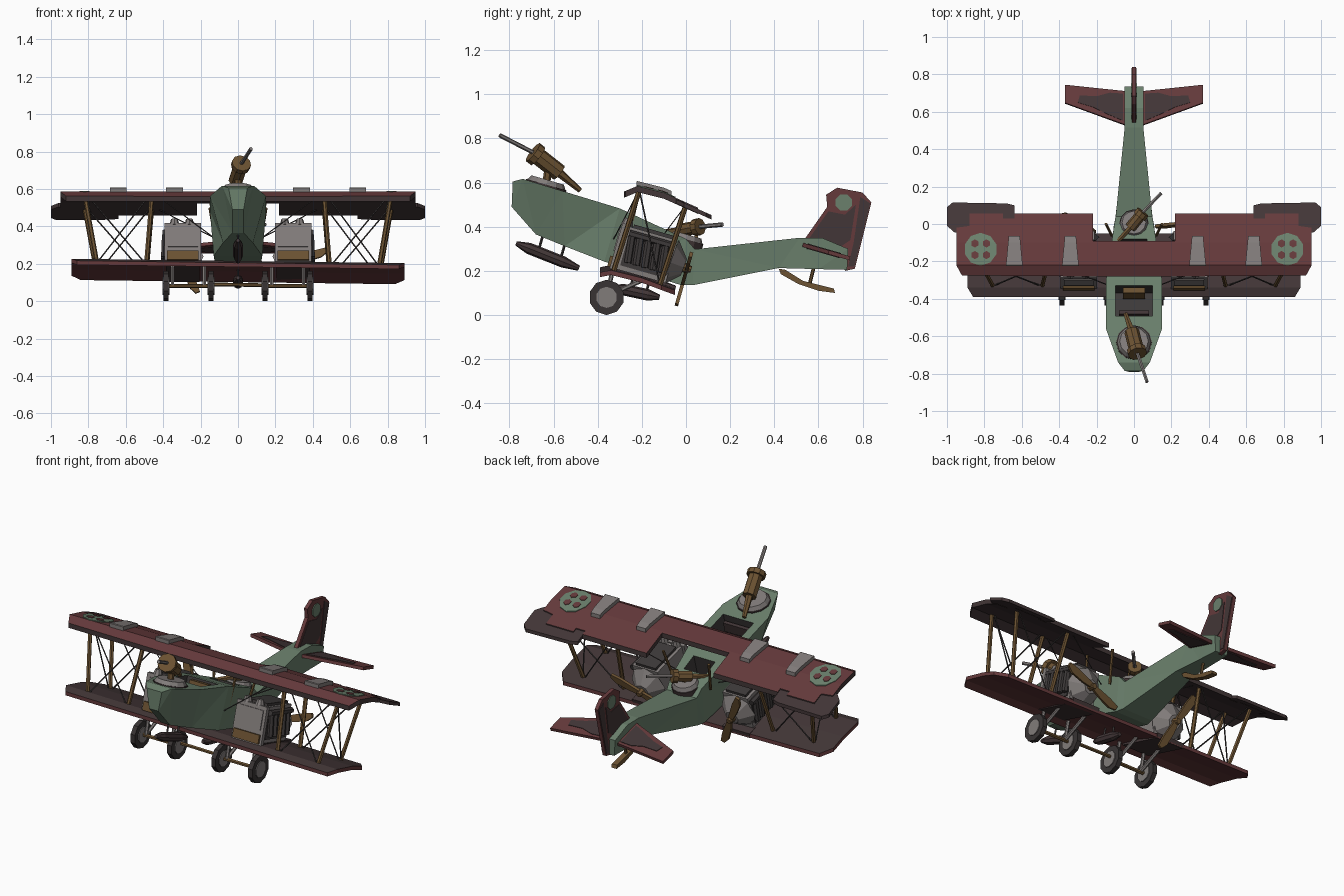
import bpy, bmesh, math
from mathutils import Matrix, Vector

if "Cube" in bpy.data.objects:
    bpy.data.objects.remove(bpy.data.objects["Cube"])

def material(name, col):
    m = bpy.data.materials.new(name)
    m.diffuse_color = (*col, 1)
    m.use_nodes = True
    m.node_tree.nodes["Principled BSDF"].inputs["Base Color"].default_value = m.diffuse_color
    return m

RED = material("dull red", (0.13, 0.042, 0.044))
GREEN = material("sage green", (0.145, 0.215, 0.15))
DARK = material("dark camouflage", (0.055, 0.037, 0.038))
WOOD = material("brown wood", (0.15, 0.085, 0.032))
GREY = material("grey metal", (0.22, 0.20, 0.195))
IRON = material("dark iron", (0.048, 0.042, 0.042))
TYRE = material("tyre black", (0.04, 0.034, 0.034))
T, R, V = Matrix.Translation, Matrix.Rotation, Vector
TILT = R(math.radians(-16), 4, 'X')          # aircraft sits nose up

def finish(name, bm, *mats):
    bmesh.ops.recalc_face_normals(bm, faces=bm.faces[:])
    me = bpy.data.meshes.new(name)
    bm.to_mesh(me)
    bm.free()
    for m in mats:
        me.materials.append(m)
    o = bpy.data.objects.new(name, me)
    bpy.context.collection.objects.link(o)
    return o

def tube(name, p, q, r, mat, r2=None, n=6):
    p, q = V(p), V(q)
    bm = bmesh.new()
    mx = T((p + q) / 2) @ (q - p).to_track_quat('Z', 'Y').to_matrix().to_4x4()
    bmesh.ops.create_cone(bm, cap_ends=True, segments=n, radius1=r,
                          radius2=r if r2 is None else r2, depth=(q - p).length, matrix=mx)
    return finish(name, bm, mat)

def box(name, size, mx, *mats):
    bm = bmesh.new()
    bmesh.ops.create_cube(bm, size=1, matrix=mx @ Matrix.Diagonal((*size, 1)))
    return finish(name, bm, *mats)

def slab(name, outline, mx, thick, mat):
    bm = bmesh.new()
    f = bm.faces.new([bm.verts.new((a, b, -thick / 2)) for a, b in outline])
    g = bmesh.ops.extrude_face_region(bm, geom=[f])
    bmesh.ops.translate(bm, vec=(0, 0, thick), verts=[v for v in g['geom'] if isinstance(v, bmesh.types.BMVert)])
    bmesh.ops.transform(bm, matrix=mx, verts=bm.verts[:])
    return finish(name, bm, mat)

def ngon(cx, cy, r, n=10):
    return [(cx + r * math.cos(6.2832 * (i + .5) / n), cy + r * math.sin(6.2832 * (i + .5) / n)) for i in range(n)]

def mirrored(half):
    return half + [(-x, y) for x, y in reversed(half)]

def curve_z(pts, y):
    for (a, za), (b, zb) in zip(pts, pts[1:]):
        if y <= b or b == pts[-1][0]:
            return za + (zb - za) * (y - a) / (b - a)

UPPER = [(-.28, .56), (-.22, .585), (-.1, .555), (.12, .457)]
LOWER = [(-.39, .205), (-.34, .215), (-.2, .18), (-.04, .12)]

def sheet(name, outline, camber, thick, top, under, lift=0, roll=0):
    """Flat outline bent over a wing camber, thickened downwards."""
    bm = bmesh.new()
    bm.faces.new([bm.verts.new((x, y, 0)) for x, y in outline])
    bmesh.ops.triangulate(bm, faces=bm.faces[:])
    for y, _ in camber[1:-1]:
        bmesh.ops.bisect_plane(bm, geom=bm.verts[:] + bm.edges[:] + bm.faces[:], plane_co=(0, y, 0), plane_no=(0, 1, 0))
    for v in bm.verts:
        v.co.z = curve_z(camber, v.co.y) + lift - roll * v.co.x
    g = bmesh.ops.extrude_face_region(bm, geom=bm.faces[:])
    bmesh.ops.translate(bm, vec=(0, 0, -thick), verts=[v for v in g['geom'] if isinstance(v, bmesh.types.BMVert)])
    bmesh.ops.recalc_face_normals(bm, faces=bm.faces[:])
    for f in bm.faces:
        f.material_index = 0 if f.normal.z > .3 else 1
    return finish(name, bm, top, under)

# fuselage: top (y, z, half width) and bottom (y, z, half width) per station
stations = [(-.785, .605, .05, -.79, .49, .03), (-.74, .617, .085, -.68, .365, .03),
            (-.56, .562, .15, -.55, .312, .08), (-.30, .483, .15, -.37, .242, .13),
            (0, .345, .105, -.02, .135, .11), (.04, .298, .098, .03, .135, .10),
            (.515, .35, .05, .42, .213, .055), (.62, .348, .05, .60, .208, .045), (.735, .30, .05, .73, .205, .04)]
bm = bmesh.new()
rings = [[bm.verts.new(c) for c in ((-a, y, z), (a, y, z), (b, w, k), (-b, w, k))]
         for y, z, a, w, k, b in stations]
for p, q in zip(rings, rings[1:]):
    for i in range(4):
        j = (i + 1) % 4
        bm.faces.new((p[i], p[j], q[j], q[i]))
bm.faces.new(rings[0])
bm.faces.new(rings[-1])
bmesh.ops.triangulate(bm, faces=bm.faces[:])
body = finish("fuselage", bm, GREEN, IRON)

# open cockpits cut into the fuselage
for y, z, w, d in ((-.415, .50, .20, .17), (-.125, .41, .14, .10)):
    cut = box("cockpit_cutter", (w, d, .26), T((0, y, z)) @ TILT, GREEN, IRON)
    for f in cut.data.polygons:
        f.material_index = 1
    cut.hide_render = True
    m = body.modifiers.new("cockpit", 'BOOLEAN')
    m.operation, m.solver, m.object = 'DIFFERENCE', 'EXACT', cut
    bpy.context.view_layer.objects.active = body
    bpy.ops.object.modifier_apply(modifier=m.name)
    bpy.data.objects.remove(cut)
box("pilot_seat", (.12, .03, .12), T((0, -.37, .43)) @ TILT, WOOD)
box("instrument_panel", (.16, .02, .06), T((0, -.48, .48)) @ TILT, DARK)

# wings
sheet("upper_wing", mirrored([(.22, -.09), (.22, .055), (.64, .055), (.64, .03), (.70, .03), (.70, .055),
      (.88, .055), (.88, -.01), (.95, -.02), (.95, -.22), (.92, -.275), (.3, -.28)]), UPPER, .028, RED, DARK)
sheet("lower_wing", mirrored([(.5, -.05), (.84, -.05), (.89, -.11), (.89, -.34), (.86, -.39), (.4, -.39)]),
      LOWER, .022, DARK, RED, roll=.013)
for s in (-1, 1):
    sheet("aileron", [(s * x, y) for x, y in ((.64, -.04), (.64, .10), (.68, .11), (.97, .115), (1, .09), (1, -.01), (.96, -.045))],
          UPPER, .02, DARK, DARK, lift=-.006)
    sheet("wing_roundel", ngon(s * .82, -.135, .088), UPPER, .006, GREEN, GREEN, lift=.004)
    for a in (-1, 1):
        for b in (-1, 1):
            sheet("roundel_patch", ngon(s * .82 + a * .031, -.135 + b * .031, .022, 6), UPPER, .006, RED, RED, lift=.007)
    for x in (.34, .64):       # wing scoops
        sheet("wing_scoop", [(s * x + a, b) for a, b in ((-.045, -.225), (.045, -.225), (.03, -.065), (-.03, -.065))],
              UPPER, .03, GREY, GREY, lift=.022)

# wing struts and wires
def wing_z(camber, y):
    return curve_z(camber, y) - .012
for s in (-1, 1):
    for yt, yb in ((-.21, -.33), (.0, -.12)):
        top = lambda x: (s * x, yt, wing_z(UPPER, yt))
        bot = lambda x: (s * x, yb, wing_z(LOWER, yb) - .013 * s * x)
        tube("outer_strut", top(.82), bot(.755), .012, WOOD)
        tube("inner_strut", top(.46), bot(.49), .012, WOOD)
        tube("cross_wire", top(.81), bot(.5), .004, IRON, n=4)
        tube("cross_wire", top(.47), bot(.75), .004, IRON, n=4)
        tube("centre_wire", top(.44), (s * .13, yb, .34), .003, IRON, n=4)
        tube("centre_strut", top(.15), (s * .12, yt - .06, .32), .008, WOOD)
    tube("drag_wire", (s * .8, -.21, .56), (s * .76, -.12, .14), .004, IRON, n=4)

# engines with radiator, cylinders, exhausts and pusher propellers
blade = [(-.19, -.012), (-.15, -.028), (-.07, -.024), (0, -.012), (.07, -.024), (.15, -.028), (.19, -.012),
         (.19, .012), (.13, .018), (0, .014), (-.13, .018), (-.19, .012)]
for s in (-1, 1):
    E = T((s * .295, -.18, .275)) @ TILT
    at = lambda x, y, z: E @ V((x, y, z))
    box("engine_block", (.165, .24, .20), E, GREY)
    box("radiator_frame", (.195, .025, .215), E @ T((0, -.13, 0)), GREY)
    box("radiator_panel", (.16, .01, .11), E @ T((0, -.143, .03)), GREY)
    box("radiator_base", (.17, .03, .05), E @ T((0, -.14, -.075)), WOOD)
    box("engine_top_louvre", (.13, .20, .02), E @ T((0, .01, .105)), IRON)
    box("engine_side_panel", (.01, .2, .16), E @ T((s * .084, 0, 0)), IRON)
    box("engine_bearer", (.18, .30, .03), E @ T((0, .02, -.115)), DARK)
    for x in (-.045, .035):
        tube("radiator_cap", at(x, -.12, .10), at(x, -.12, .135), .028, GREY, .018, 8)
    for i in range(5):
        y = -.085 + i * .04
        tube("exhaust_pipe", at(s * .095, y, .06), at(s * .10, y + .015, -.06), .017, IRON)
    tube("exhaust_manifold", at(s * .095, -.1, .07), at(s * .095, .11, .07), .017, IRON)
    tube("engine_tail", at(0, .115, -.005), at(0, .18, -.01), .11, GREY, .04, 8)
    tube("propeller_hub", at(0, .17, -.01), at(0, .215, -.01), .025, WOOD, .015, 8)
    ang = math.radians(20 if s > 0 else -65)
    slab("propeller", blade, E @ T((0, .195, -.01)) @ R(math.pi / 2, 4, 'X') @ R(ang, 4, 'Z'), .016, WOOD)

# landing gear
for s in (-1, 1):
    for x in (.145, .385):
        c = V((s * x, -.36, .08))
        tube("wheel_tyre", c - V((.014, 0, 0)), c + V((.014, 0, 0)), .08, TYRE, n=10)
        tube("wheel_hub", c - V((.019, 0, 0)), c + V((.019, 0, 0)), .048, GREY, n=10)
        xi = s * (x + (.035 if x < .2 else -.035))
        tube("gear_strut", (xi, -.36, .085), (xi, -.33, .21), .01, GREY)
        tube("gear_strut", (xi, -.36, .085), (xi, -.17, .17), .01, GREY)
    tube("wheel_axle", (s * .13, -.36, .08), (s * .4, -.36, .08), .011, WOOD)
tube("cross_axle", (-.15, -.35, .09), (.15, -.35, .085), .01, WOOD)

# bombs below the nose and belly
for a, b in (((0, -.77, .325), (0, -.485, .212)), ((0, -.33, .125), (0, -.12, .08))):
    a, b = V(a), V(b)
    m1, m2 = a.lerp(b, .2), a.lerp(b, .75)
    tube("bomb_nose", a, m1, .01, DARK, .026, 8)
    tube("bomb_body", m1, m2, .026, DARK, n=8)
    tube("bomb_tail", m2, b, .026, DARK, .012, 8)
    for t in (.35, .7):
        c = a.lerp(b, t)
        tube("bomb_rack", c, c + V((0, .02, .07)), .006, IRON, n=4)

# gun positions: swivel ring, barrel, jacket, drum and stock
def gun(ring, r, pts, jacket):
    M = T(ring) @ TILT
    tube("gun_ring_base", M @ V((0, 0, -.025)), M @ V((0, 0, .008)), r * 1.06, DARK, n=12)
    tube("gun_ring", M @ V((0, 0, .008)), M @ V((0, 0, .03)), r, GREY, r * .85, 12)
    a, b, c, d = map(V, pts)
    tube("gun_barrel", a, b, .010, GREY)
    tube("gun_body", b, c, jacket, WOOD, n=8)
    u = (c - b).normalized()
    tube("gun_drum", b - u * .005, b + u * .025, jacket * 1.3, WOOD, n=10)
    tube("gun_stock", c, d, jacket * .5, WOOD, .012)
    tube("gun_pivot", M @ V((0, 0, 0)), b.lerp(c, .6), .018, WOOD)
gun((0, -.635, .583), .09, ((.07, -.845, .815), (.018, -.69, .735), (-.012, -.575, .645), (-.045, -.48, .565)), .04)
gun((0, .0, .335), .075, ((.145, .165, .41), (.045, .06, .40), (-.02, -.02, .385), (-.085, -.09, .378)), .03)

# tailplane with dark blotches
P = T((0, .55, .312)) @ TILT
slab("tailplane", mirrored([(.04, -.025), (.37, .10), (.37, .20), (.05, .165)]), P, .018, RED)
for s in (-1, 1):
    slab("tail_blotch", [(s * x, y) for x, y in ((.06, .0), (.14, .035), (.22, .075), (.30, .10), (.29, .14), (.20, .135),
         (.13, .155), (.06, .15))], P, .024, DARK)

# fin and rudder, drawn in the y-z plane
F = Matrix(((0, 0, 1, 0), (1, 0, 0, 0), (0, 1, 0, 0), (0, 0, 0, 1)))
slab("fin", [(.535, .34), (.64, .49), (.635, .545), (.685, .577), (.80, .555), (.84, .51), (.765, .21), (.72, .2), (.70, .3)], F, .022, RED)
slab("fin_patch", [(.56, .35), (.645, .47), (.72, .455), (.77, .50), (.745, .34), (.70, .31)], F, .028, DARK)
slab("rudder_edge", [(.79, .535), (.835, .505), (.763, .22), (.735, .22), (.76, .33)], F, .028, DARK)
slab("fin_roundel", ngon(.715, .51, .04, 8), F, .032, GREEN)

# tail skid
slab("tail_skid", [(.42, .21), (.45, .205), (.53, .155), (.67, .12), (.675, .10), (.60, .11), (.51, .14), (.43, .185)], F, .035, WOOD)
tube("skid_brace", (0, .56, .14), (0, .58, .22), .008, WOOD)
